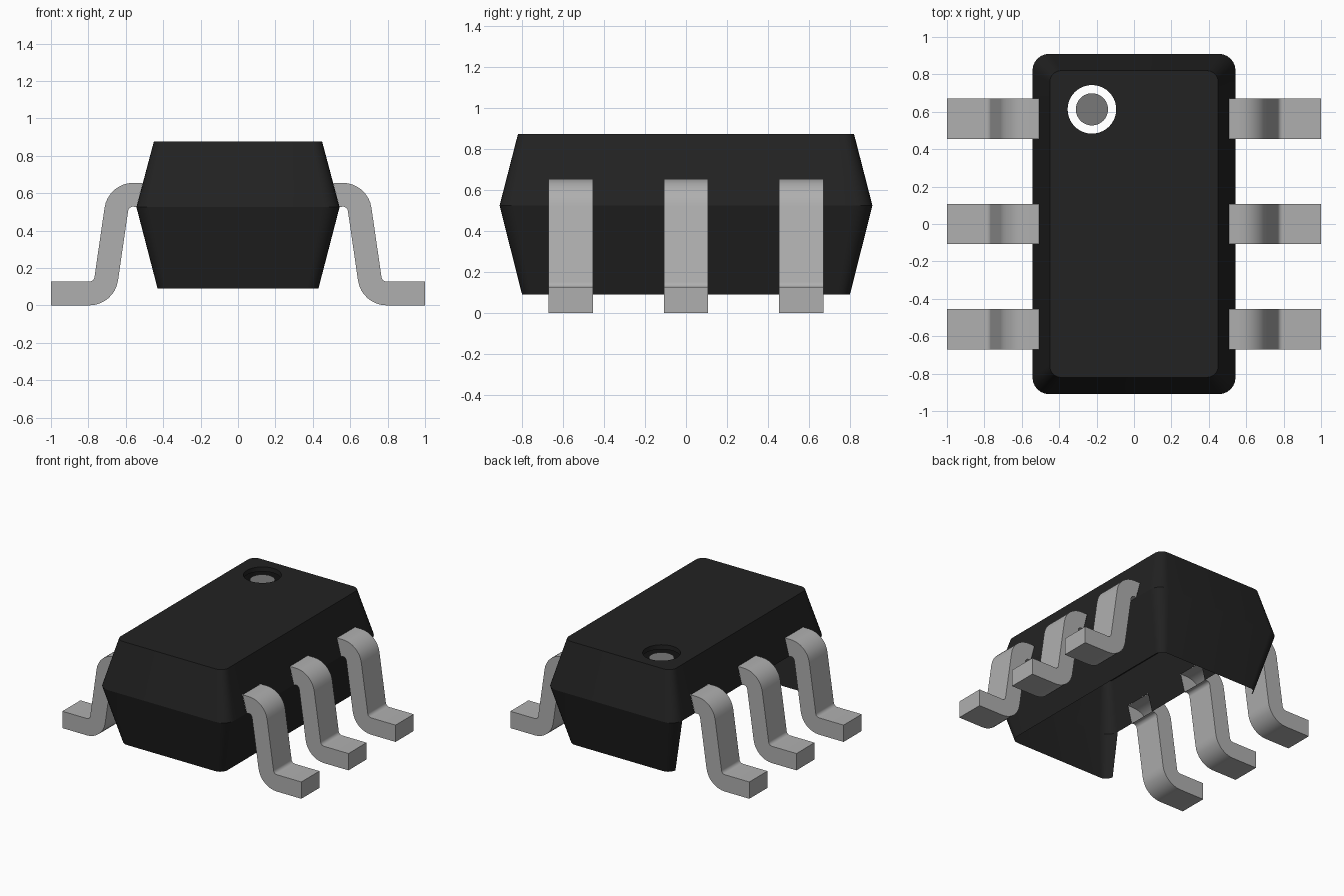
import bpy, bmesh, math
from mathutils import Vector

if "Cube" in bpy.data.objects:
    bpy.data.objects.remove(bpy.data.objects["Cube"], do_unlink=True)


def material(name, value):
    m = bpy.data.materials.new(name)
    m.use_nodes = True
    col = (value, value, value, 1)
    m.diffuse_color = col
    m.node_tree.nodes["Principled BSDF"].inputs["Base Color"].default_value = col
    return m


black = material("black plastic", 0.016)
silver = material("silver metal", 0.43)
grey = material("marker grey", 0.19)


def finish(bm, name, mat, angle=20):
    me = bpy.data.meshes.new(name)
    bm.to_mesh(me)
    bm.free()
    ob = bpy.data.objects.new(name, me)
    bpy.context.collection.objects.link(ob)
    me.materials.append(mat)
    bpy.ops.object.select_all(action='DESELECT')
    ob.select_set(True)
    bpy.context.view_layer.objects.active = ob
    bpy.ops.object.shade_smooth_by_angle(angle=math.radians(angle))
    return ob


def arc(cx, cy, r, a0, a1, n=8):
    return [(cx + r * math.cos(math.radians(a0 + (a1 - a0) * i / n)),
             cy + r * math.sin(math.radians(a0 + (a1 - a0) * i / n)))
            for i in range(n + 1)]


def rounded_rect(hx, hy, r, n=6):
    pts = []
    for k, (sx, sy) in enumerate([(1, 1), (-1, 1), (-1, -1), (1, -1)]):
        pts += arc(sx * (hx - r), sy * (hy - r), r, 90 * k, 90 * k + 90, n)
    return pts


PIN_Y = (-0.563, 0.0, 0.563)
PIN_HALF = 0.108
PIN_TOP, WAIST, TOP = 0.655, 0.525, 0.875
HOLE = Vector((-0.225, 0.613, TOP))

# Body shell: bottom, waist and top outlines, open underneath
bm = bmesh.new()
levels = [(0.43, 0.80, 0.06, 0.09), (0.543, 0.91, 0.09, WAIST), (0.45, 0.82, 0.06, TOP)]
rings = [[bm.verts.new((x, y, z)) for x, y in rounded_rect(hx, hy, r)]
         for hx, hy, r, z in levels]
count = len(rings[0])
for level in range(2):
    for i in range(count):
        if level == 0 and i == count // 2 - 1:
            continue  # the lower wall on the -x side is open
        j = (i + 1) % count
        a, b = rings[level], rings[level + 1]
        bm.faces.new((a[i], a[j], b[j], b[i]))

# Openings in the upper side walls where the pins enter
cuts = [((0, 0, PIN_TOP), (0, 0, 1))]
for y in PIN_Y:
    cuts += [((0, y + s * PIN_HALF, 0), (0, 1, 0)) for s in (-1, 1)]
for co, no in cuts:
    bmesh.ops.bisect_plane(bm, geom=bm.verts[:] + bm.edges[:] + bm.faces[:],
                           plane_co=co, plane_no=no)
bm.normal_update()
slots = []
for f in bm.faces:
    c = f.calc_center_median()
    if (abs(f.normal.x) > 0.5 and WAIST < c.z < PIN_TOP
            and any(abs(c.y - y) < PIN_HALF for y in PIN_Y)):
        slots.append(f)
bmesh.ops.delete(bm, geom=slots, context='FACES')

# Top face with the round marker hole and its short wall
rim = [e for e in bm.edges if all(v.co.z > TOP - 1e-4 for v in e.verts)]
circle = arc(HOLE.x, HOLE.y, 0.13, 0, 360, 40)[:-1]
upper = [bm.verts.new((x, y, TOP)) for x, y in circle]
lower = [bm.verts.new((x, y, TOP - 0.035)) for x, y in circle]
hole_edges = [bm.edges.new((upper[i], upper[(i + 1) % 40])) for i in range(40)]
bmesh.ops.triangle_fill(bm, edges=rim + hole_edges, use_beauty=True, normal=(0, 0, 1))
for i in range(40):
    j = (i + 1) % 40
    bm.faces.new((upper[i], upper[j], lower[j], lower[i]))
bm.normal_update()
for f in bm.faces:
    if f.normal.z < -0.9:
        f.normal_flip()
finish(bm, "body_shell", black)

# Marker disc set down inside the hole
bm = bmesh.new()
bm.faces.new([bm.verts.new((x, y, TOP - 0.037))
              for x, y in arc(HOLE.x, HOLE.y, 0.086, 0, 360, 40)[:-1]])
finish(bm, "marker_disc", grey)

# Gull-wing pin outline: shoulder, leg, foot, then back along the underside
profile = ([(0.509, PIN_TOP)] + arc(0.56, 0.50, 0.155, 90, 8)
           + arc(0.795, 0.155, 0.028, 188, 270) + [(1.0, 0.127), (1.0, 0.0)]
           + arc(0.795, 0.155, 0.155, 270, 188) + arc(0.56, 0.50, 0.028, 8, 90)
           + [(0.543, WAIST)])


def pin(name, side, y):
    bm = bmesh.new()
    a, b = [[bm.verts.new((side * x, y + d, z)) for x, z in profile]
            for d in (-PIN_HALF, PIN_HALF)]
    bm.faces.new(a)
    bm.faces.new(b[::-1])
    for i in range(len(a) - 1):  # the end at the body stays open
        bm.faces.new((a[i], b[i], b[i + 1], a[i + 1]))
    bm.normal_update()
    if bm.faces[0].normal.y if hasattr(bm.faces, "ensure_lookup_table") and not bm.faces.ensure_lookup_table() and bm.faces[0].normal.y > 0 else 0:
        bmesh.ops.reverse_faces(bm, faces=bm.faces[:])
    finish(bm, name, silver, 30)


for side, label in ((1, "left"), (-1, "right")):
    for y, place in zip(PIN_Y, ("front", "middle", "back")):
        pin(f"{label}_{place}_pin", side, y)
